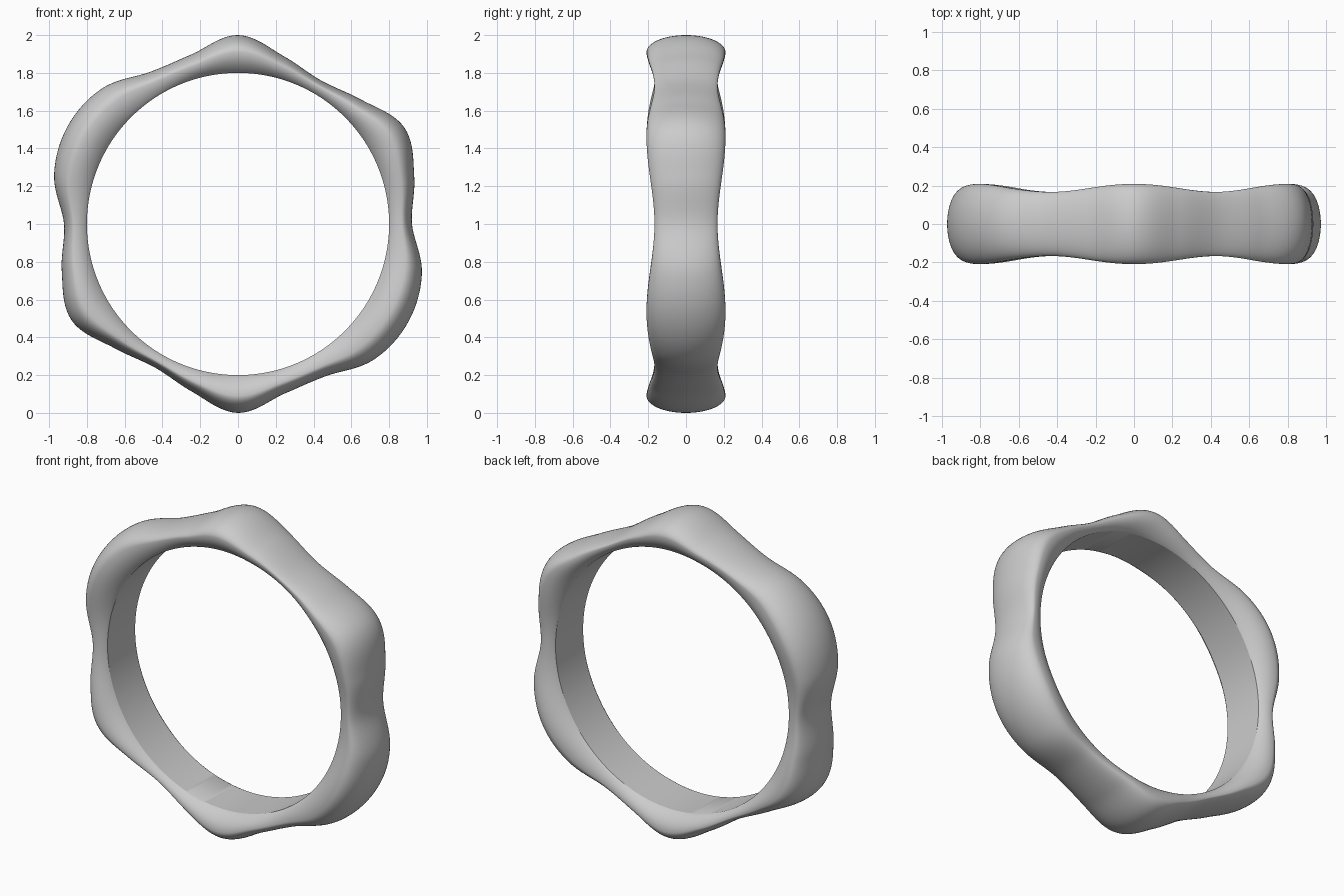
import bpy
import bmesh
from math import sin, cos, pi, radians

if "Cube" in bpy.data.objects:
    bpy.data.objects.remove(bpy.data.objects["Cube"], do_unlink=True)

HOLE = 0.8          # radius of the round opening
HOLE_HALF = 0.135   # half width of the inner band
STEPS = 240         # sections around the ring
# Outer radius every 15 degrees over half a turn; the other half repeats it
RADII = [0.921, 0.966, 1.018, 0.928, 0.878, 0.922,
         1.0, 0.932, 0.93, 1.016, 1.04, 1.008]


def outer_radius(turn):
    """Smooth closed curve through the wavy rim radii."""
    pos = turn * 2 * len(RADII)
    i = int(pos)
    t = pos - i
    a, b, c, d = (RADII[(i + k) % len(RADII)] for k in (-1, 0, 1, 2))
    return b + t / 2 * (c - a + t * (2 * a - 5 * b + 4 * c - d
                                     + t * (3 * (b - c) + d - a)))


def section(rim, width):
    """Profile as (radius, y): flared sides and a domed outside."""
    depth = rim - HOLE
    half = []
    for k in range(10):                      # flared side
        s = k / 10
        half.append((HOLE + depth * 0.55 * s ** 1.25,
                     HOLE_HALF + (width - HOLE_HALF) * sin(s * pi / 2)))
    for k in range(24):                      # outer dome
        a = k / 24 * pi / 2
        half.append((HOLE + depth * (0.55 + 0.45 * sin(a)), width * cos(a)))
    return half + [(rim, 0)] + [(r, -y) for r, y in reversed(half)]


# Ring: sweep the changing section around the opening, wider at the six lobes
bm = bmesh.new()
loops = []
for i in range(STEPS):
    ang = 2 * pi * i / STEPS
    width = 0.188 - 0.021 * cos(6 * ang)
    loops.append([bm.verts.new((r * cos(ang), y, 1 + r * sin(ang)))
                  for r, y in section(outer_radius(i / STEPS), width)])
for i, here in enumerate(loops):
    there = loops[(i + 1) % STEPS]
    for j in range(len(here)):
        k = (j + 1) % len(here)
        bm.faces.new((here[j], here[k], there[k], there[j]))
bmesh.ops.recalc_face_normals(bm, faces=bm.faces)
mesh = bpy.data.meshes.new("wavy_ring")
bm.to_mesh(mesh)
bm.free()

ring = bpy.data.objects.new("wavy_ring", mesh)
bpy.context.collection.objects.link(ring)

# Plain grey
grey = bpy.data.materials.new("plain grey")
grey.use_nodes = True
colour = (0.6, 0.6, 0.6, 1)
grey.diffuse_color = colour
grey.node_tree.nodes["Principled BSDF"].inputs["Base Color"].default_value = colour
mesh.materials.append(grey)

bpy.context.view_layer.objects.active = ring
ring.select_set(True)
bpy.ops.object.shade_smooth_by_angle(angle=radians(25))
